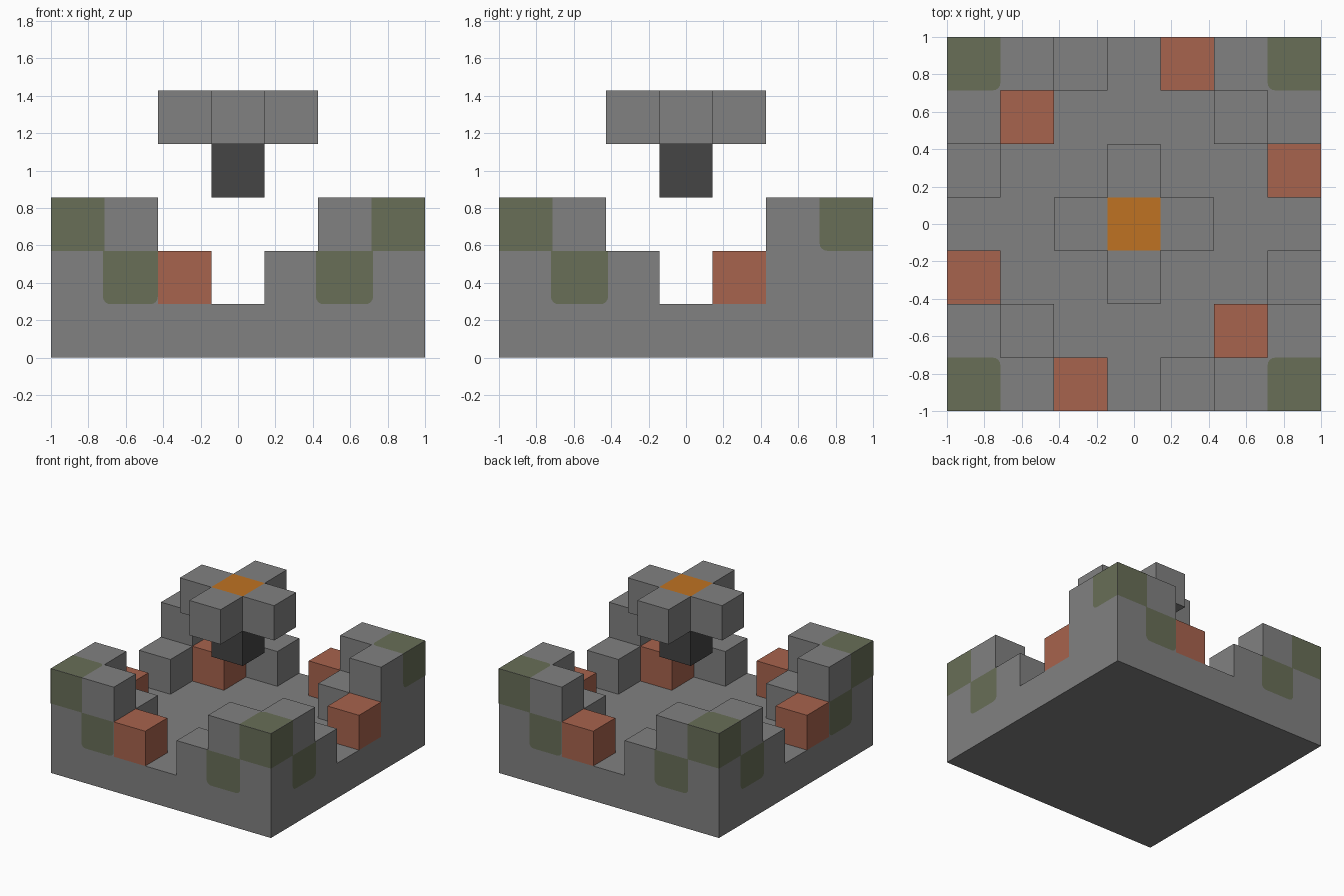
import bpy, bmesh, math
from itertools import product
from mathutils import Matrix, Vector

if "Cube" in bpy.data.objects:
    bpy.data.objects.remove(bpy.data.objects["Cube"])

U = 2 / 7        # block size
LIFT = 0.002     # how far painted moss sits off the stone


def material(name, rgb):
    m = bpy.data.materials.new(name)
    m.use_nodes = True
    m.diffuse_color = (*rgb, 1)
    m.node_tree.nodes["Principled BSDF"].inputs["Base Color"].default_value = (*rgb, 1)
    return m


STONE = material("grey stone", (0.22, 0.22, 0.22))
CLAY = material("red clay", (0.39, 0.125, 0.075))
MOSS = material("moss green", (0.138, 0.156, 0.096))
DARK = material("dark stone", (0.058, 0.058, 0.058))
EMBER = material("orange ember", (0.52, 0.168, 0.016))


def finish(name, bm, mat):
    mesh = bpy.data.meshes.new(name)
    bm.to_mesh(mesh)
    bm.free()
    mesh.materials.append(mat)
    bpy.context.collection.objects.link(bpy.data.objects.new(name, mesh))


def blocks(name, cells, mat, occupied):
    """Join grid blocks into one shell, leaving out faces buried between blocks."""
    bm = bmesh.new()
    for cell in cells:
        for axis, sign in product(range(3), (-1, 1)):
            n = Vector((0, 0, 0))
            n[axis] = sign
            if tuple(int(c + d) for c, d in zip(cell, n)) in occupied:
                continue
            a = Vector((0, 0, 0))
            a[(axis + 1) % 3] = 1
            b = n.cross(a)
            centre = Vector(cell) + Vector((0, 0, 0.5)) + n / 2
            corners = [centre + (a * i + b * j) / 2
                       for i, j in ((-1, -1), (1, -1), (1, 1), (-1, 1))]
            bm.faces.new([bm.verts.new(c * U) for c in corners])
    bmesh.ops.remove_doubles(bm, verts=bm.verts, dist=0.001)
    bmesh.ops.dissolve_limit(bm, angle_limit=0.01, verts=bm.verts, edges=bm.edges)
    finish(name, bm, mat)


def patch(name, xs, ys, rounded, place, r=0.04):
    """Flat moss patch with some rounded corners; rounded holds (x sign, y sign)."""
    (x0, x1), (y0, y1) = sorted(xs), sorted(ys)
    bm = bmesh.new()
    pts = []
    for k, (sx, sy) in enumerate(((1, 1), (-1, 1), (-1, -1), (1, -1))):
        x, y = (x1 if sx > 0 else x0), (y1 if sy > 0 else y0)
        if (sx, sy) in rounded:
            for i in range(5):
                t = (k + i / 4) * math.pi / 2
                pts.append((x - sx * r + r * math.cos(t), y - sy * r + r * math.sin(t)))
        else:
            pts.append((x, y))
    bm.faces.new([bm.verts.new(place @ Vector((x, y, 0))) for x, y in pts])
    finish(name, bm, MOSS)


# Block layout
R7 = range(-3, 4)
floor = {(x, y, 0) for x, y in product(R7, R7)}
walls, clay = set(), set()
for sx, sy in product((-1, 1), (-1, 1)):
    walls |= {(3 * sx, 3 * sy, z) for z in (1, 2)}
    walls |= {(2 * sx, 3 * sy, z) for z in (1, 2)}
    walls |= {(3 * sx, 2 * sy, z) for z in (1, 2)}
    (clay if sx != sy else walls).add((2 * sx, 2 * sy, 1))
    (clay if sx == sy else walls).update({(sx, 3 * sy, 1), (3 * sx, sy, 1)})
arms = {(1, 0, 4), (-1, 0, 4), (0, 1, 4), (0, -1, 4)}
stem, ember = {(0, 0, 3)}, {(0, 0, 4)}
everything = floor | walls | clay | arms | stem | ember

# Solid parts
blocks("stone_base_and_walls", floor | walls, STONE, everything)
blocks("clay_blocks", clay, CLAY, everything)
blocks("floating_cross_arms", arms, STONE, everything)
blocks("floating_stem", stem, DARK, everything)
blocks("ember_centre", ember, EMBER, everything)

# Moss on the outer walls: a corner patch and a lower one beside it
for side in range(4):
    place = (Matrix.Rotation(side * math.pi / 2, 4, 'Z')
             @ Matrix.Rotation(math.pi / 2, 4, 'X')
             @ Matrix.Translation((0, 0, 1 + LIFT)))
    clay_end = 1 if side % 2 else -1
    for s in (-1, 1):
        bare = side == 1 and s == 1
        patch("wall_corner_moss", (s, s * 2.5 * U), (2 * U, 3 * U),
              {(-s, -1)} if bare else set(), place)
        if not bare:
            spill = 0 if s == clay_end else 0.012
            patch("wall_lower_moss", (s * (2.5 * U + 0.008), s * (1.5 * U - spill)),
                  (U, 2 * U), {(-1, -1), (1, -1)}, place @ Matrix.Translation((0, 0, 0.0005)))

# Moss on the corner tops
for sx, sy in product((-1, 1), (-1, 1)):
    patch("top_corner_moss", (sx, sx * 2.5 * U), (sy, sy * 2.5 * U), {(-sx, -sy)},
          Matrix.Translation((0, 0, 3 * U + LIFT)))
